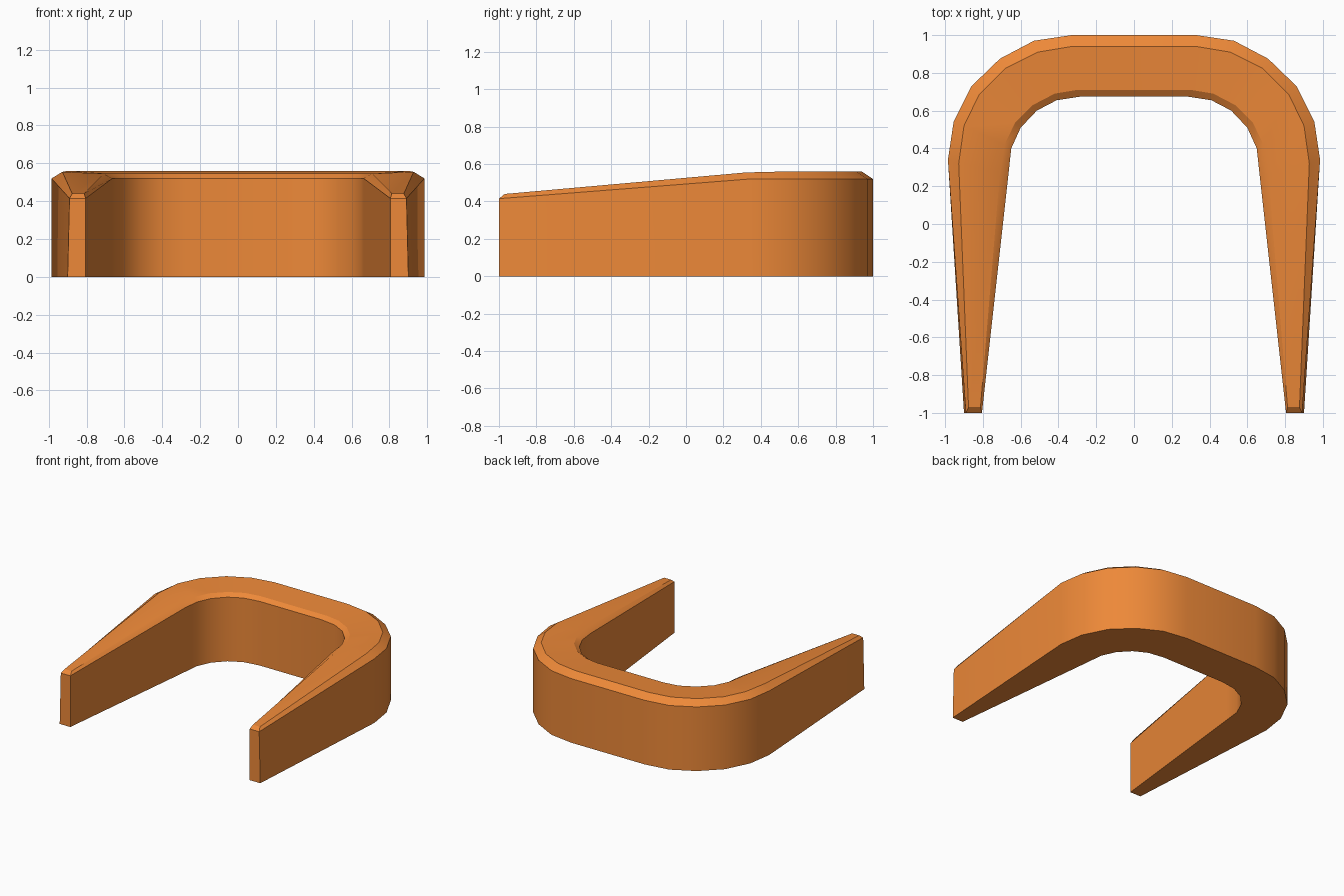
import bpy, bmesh

if "Cube" in bpy.data.objects:
    bpy.data.objects.remove(bpy.data.objects["Cube"])

# Right-half stations from the back to the tip, one (x, y) per edge line
outer = [(.33, 1), (.53, .97), (.71, .875), (.86, .73), (.955, .54), (.985, .34), (.90, -1)]
ridge_out = [(.33, .94), (.51, .91), (.68, .825), (.82, .685), (.90, .52), (.928, .32), (.876, -.97)]
ridge_in = [(.30, .71), (.42, .69), (.535, .63), (.63, .535), (.685, .42), (.71, .27), (.813, -.97)]
inner = [(.28, .675), (.41, .655), (.515, .60), (.60, .51), (.65, .40), (.664, .27), (.805, -1)]

# Cross-section at each station: bottom, wall, chamfer, top, chamfer, wall
sections = []
for i, (o, ro, ri, n) in enumerate(zip(outer, ridge_out, ridge_in, inner)):
    tip = i == len(outer) - 1
    wall = .415 if tip else .52
    top_out = .44 if tip else (.555 if i == 5 else .56)
    top_in = .44 if tip else .545
    wall_x = .89 if tip else o[0]
    sections.append([(*o, 0), (wall_x, o[1], wall), (*ro, top_out),
                     (*ri, top_in), (*n, wall), (*n, 0)])

# Mirror the stations to get the full U from left tip to right tip
left = [[(-x, y, z) for x, y, z in s] for s in reversed(sections)]
bm = bmesh.new()
rings = [[bm.verts.new(p) for p in s] for s in left + sections]
for a, b in zip(rings, rings[1:]):
    for j in range(6):
        k = (j + 1) % 6
        bm.faces.new((a[j], a[k], b[k], b[j]))

# Close the tips: flat end plus small sloped chamfer
for r in (rings[0], rings[-1]):
    bm.faces.new((r[0], r[1], r[4], r[5]))
    bm.faces.new((r[1], r[2], r[3], r[4]))
bmesh.ops.recalc_face_normals(bm, faces=bm.faces)

mesh = bpy.data.meshes.new("u_bracket")
bm.to_mesh(mesh)
bm.free()
obj = bpy.data.objects.new("u_bracket", mesh)
bpy.context.collection.objects.link(obj)

mat = bpy.data.materials.new("orange")
mat.diffuse_color = (.85, .25, .04, 1)
mat.use_nodes = True
mat.node_tree.nodes["Principled BSDF"].inputs["Base Color"].default_value = mat.diffuse_color
mesh.materials.append(mat)

bpy.context.view_layer.objects.active = obj
obj.select_set(True)
bpy.ops.object.shade_smooth_by_angle(angle=.5)
